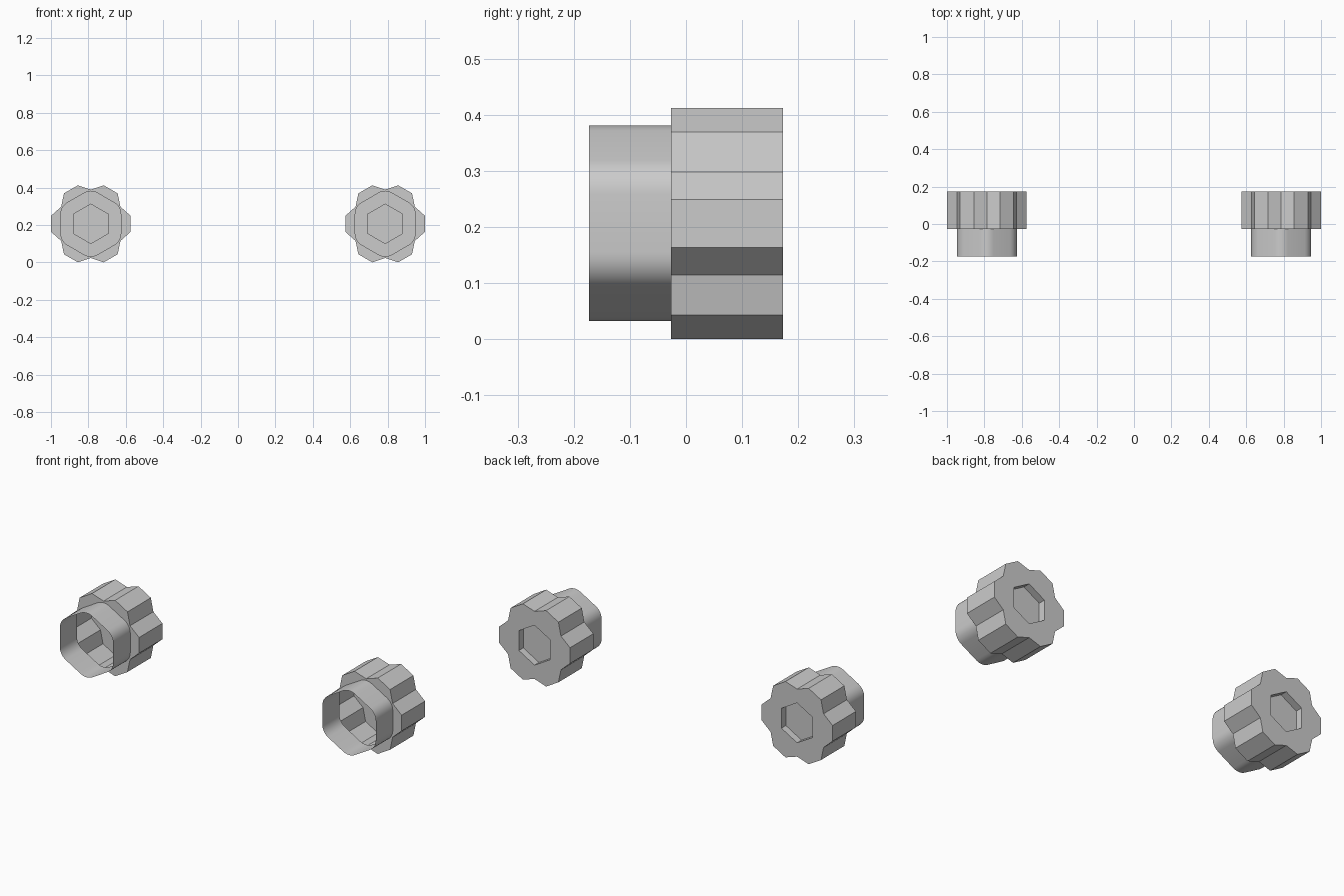
import bpy, bmesh
from math import sin, cos, radians

if "Cube" in bpy.data.objects:
    bpy.data.objects.remove(bpy.data.objects["Cube"])

CX, CZ = 0.787, 0.2065          # knob axis position
Y_FRONT, Y_STEP, Y_FLOOR, Y_BACK = -0.173, -0.027, 0.135, 0.173


def polar(r, deg):
    return r * cos(radians(deg)), r * sin(radians(deg))


def gear_profile():
    # six flat-topped teeth with single-point valleys
    pts = []
    for k in range(6):
        c, s = cos(radians(60 * k)), sin(radians(60 * k))
        for u, v in ((0.2128, -0.0427), (0.2128, 0.0427)):
            pts.append((u * c - v * s, u * s + v * c))
        pts.append(polar(0.183, 60 * k + 30))
    return pts


def collar_profile(steps=6):
    # hexagon with generously rounded corners
    pts = []
    for k in range(6):
        mid = 30 + 60 * k
        cx, cz = polar(0.1042, mid)
        for i in range(steps + 1):
            x, z = polar(0.07, mid - 30 + 60 * i / steps)
            pts.append((cx + x, cz + z))
    return pts


def make_knob(name, x0):
    bm = bmesh.new()

    def loop(profile, y):
        vs = [bm.verts.new((x, y, z)) for x, z in profile]
        es = [bm.edges.new((vs[i - 1], vs[i])) for i in range(len(vs))]
        return vs, es

    def skin(a, b):
        for i in range(len(a)):
            bm.faces.new((a[i - 1], a[i], b[i], b[i - 1]))

    hexagon = [polar(0.108, 30 + 60 * k) for k in range(6)]
    rim, _ = loop(collar_profile(), Y_FRONT)
    neck, neck_e = loop(collar_profile(), Y_STEP)
    front, front_e = loop(gear_profile(), Y_STEP)
    back, back_e = loop(gear_profile(), Y_BACK)
    mouth, mouth_e = loop(hexagon, Y_BACK)
    floor, _ = loop(hexagon, Y_FLOOR)

    skin(rim, neck)             # open collar
    skin(front, back)           # toothed grip
    skin(mouth, floor)          # hexagonal recess
    bm.faces.new(floor)
    # ring faces at the shoulder and at the back
    bmesh.ops.triangle_fill(bm, edges=neck_e + front_e, use_beauty=True, normal=(0, -1, 0))
    bmesh.ops.triangle_fill(bm, edges=back_e + mouth_e, use_beauty=True, normal=(0, 1, 0))
    bmesh.ops.recalc_face_normals(bm, faces=bm.faces[:])

    mesh = bpy.data.meshes.new(name)
    bm.to_mesh(mesh)
    bm.free()
    ob = bpy.data.objects.new(name, mesh)
    ob.location = (x0, 0, CZ)
    bpy.context.collection.objects.link(ob)
    bpy.ops.object.select_all(action='DESELECT')
    ob.select_set(True)
    bpy.context.view_layer.objects.active = ob
    bpy.ops.object.shade_smooth_by_angle(angle=radians(30))


make_knob("left_knob", -CX)
make_knob("right_knob", CX)
